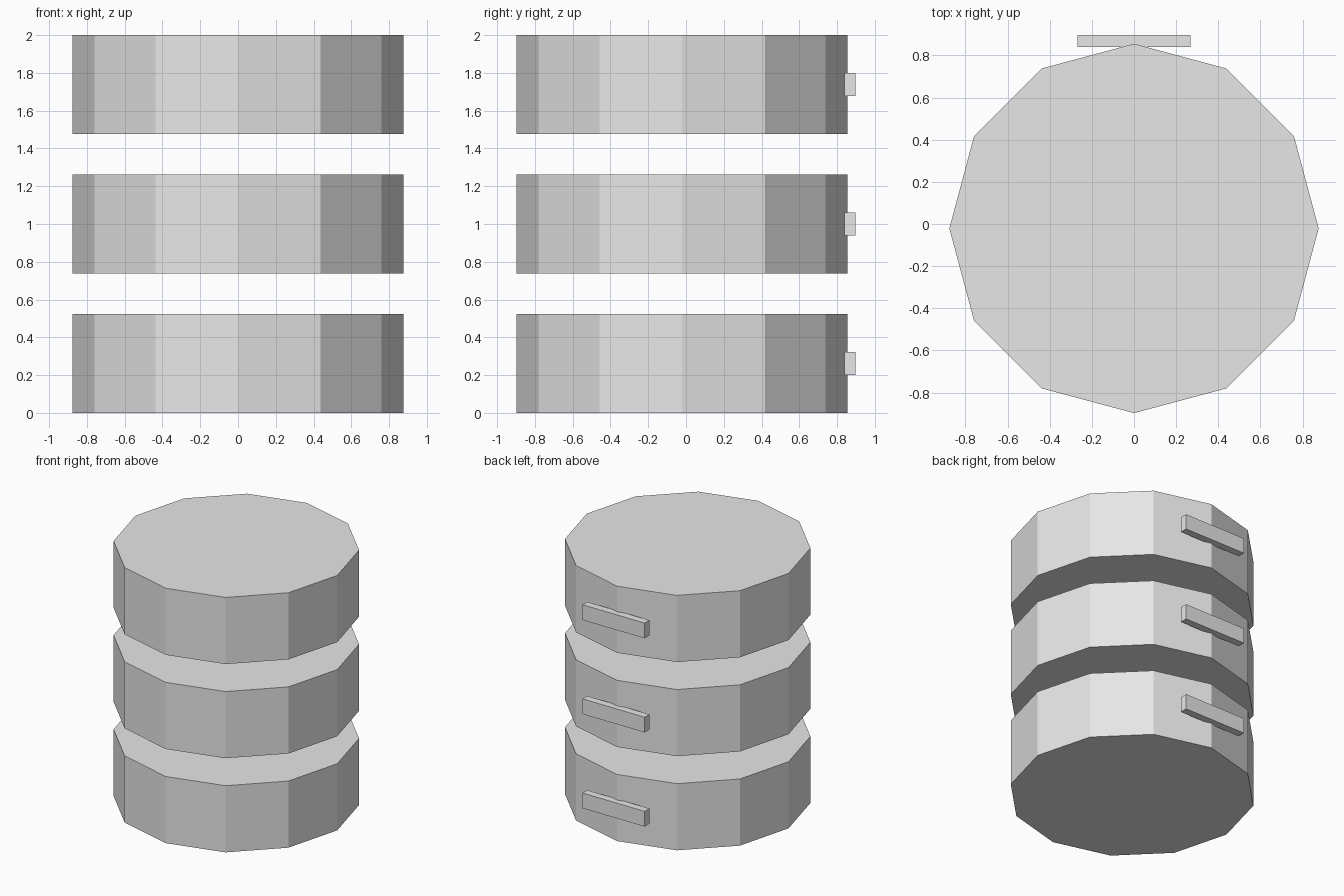
import bpy
import math

if "Cube" in bpy.data.objects:
    bpy.data.objects.remove(bpy.data.objects["Cube"])

grey = bpy.data.materials.new("light grey")
grey.diffuse_color = (0.8, 0.8, 0.8, 1.0)
grey.use_nodes = True
grey.node_tree.nodes["Principled BSDF"].inputs["Base Color"].default_value = grey.diffuse_color

RADIUS = 0.876        # twelve-sided discs
HEIGHT = 0.523
CENTRE_Y = -0.021


def finish(name):
    obj = bpy.context.object
    obj.name = name
    obj.data.materials.append(grey)
    return obj


def add_disc(name, z):
    # a corner of the twelve-sided outline points straight forward and back
    bpy.ops.mesh.primitive_cylinder_add(vertices=12, radius=RADIUS, depth=HEIGHT,
                                        location=(0, CENTRE_Y, z))
    finish(name)


def add_handle(name, z):
    # thin bar just touching the rear corner of its disc
    bpy.ops.mesh.primitive_cube_add(size=1, location=(0, 0.868, z))
    obj = finish(name)
    obj.scale = (0.538, 0.058, 0.12)
    bpy.ops.object.transform_apply(location=False, rotation=False, scale=True)


# three stacked discs with gaps, each with a bar at the back
for level, z in zip(("lower", "middle", "upper"), (HEIGHT / 2, 1.0, 2 - HEIGHT / 2)):
    add_disc(level + "_disc", z)
    add_handle(level + "_handle", z)
